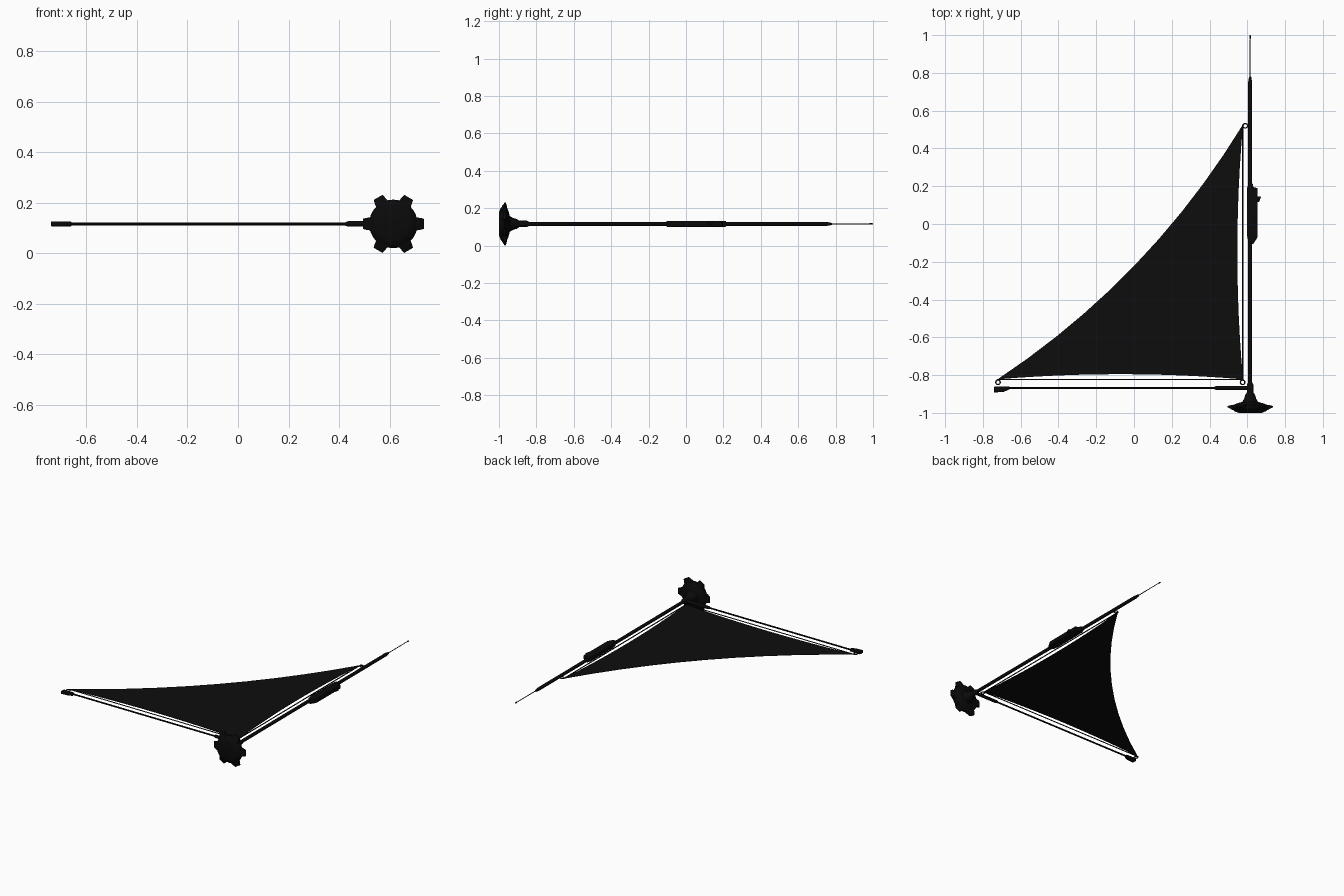
import bpy, bmesh, math
from mathutils import Vector, Matrix

if "Cube" in bpy.data.objects:
    bpy.data.objects.remove(bpy.data.objects["Cube"])

Z = 0.116      # height of the sail plane
MX = 0.615     # mast x
BY = -0.868    # boom y


def material(name, v):
    m = bpy.data.materials.new(name)
    m.diffuse_color = (v, v, v, 1)
    m.use_nodes = True
    m.node_tree.nodes["Principled BSDF"].inputs["Base Color"].default_value = m.diffuse_color
    return m


CLOTH = material("black_cloth", 0.004)
METAL = material("black_metal", 0.003)


def finish(name, bm, mat, smooth=True):
    bmesh.ops.recalc_face_normals(bm, faces=bm.faces[:])
    me = bpy.data.meshes.new(name)
    bm.to_mesh(me)
    bm.free()
    ob = bpy.data.objects.new(name, me)
    bpy.context.collection.objects.link(ob)
    me.materials.append(mat)
    if smooth:
        bpy.context.view_layer.objects.active = ob
        ob.select_set(True)
        bpy.ops.object.shade_smooth_by_angle(angle=math.radians(35))
        ob.select_set(False)
    return ob


def lathe(name, profile, origin, axis, n=16):
    """Turned part: profile holds (distance along axis, radius)."""
    bm = bmesh.new()
    rot = Vector((0, 0, 1)).rotation_difference(Vector(axis)).to_matrix()
    rings = []
    for t, r in profile:
        rings.append([bm.verts.new(Vector(origin) + rot @ Vector(
            (r * math.cos(2 * math.pi * i / n), r * math.sin(2 * math.pi * i / n), t)))
            for i in range(n)])
    for a, b in zip(rings, rings[1:]):
        for i in range(n):
            j = (i + 1) % n
            bm.faces.new((a[i], a[j], b[j], b[i]))
    bm.faces.new(rings[0])
    bm.faces.new(rings[-1])
    return finish(name, bm, METAL)


def plate(name, outline, z0, z1, mat, bevel=0.0):
    """Flat outline in x, y extruded from z0 to z1."""
    bm = bmesh.new()
    f = bm.faces.new([bm.verts.new((x, y, z0)) for x, y in outline])
    ext = bmesh.ops.extrude_face_region(bm, geom=[f])
    bmesh.ops.translate(bm, vec=(0, 0, z1 - z0),
                        verts=[v for v in ext["geom"] if isinstance(v, bmesh.types.BMVert)])
    if bevel:
        edges = [e for e in bm.edges if abs(e.verts[0].co.z - e.verts[1].co.z) < 1e-6]
        bmesh.ops.bevel(bm, geom=edges, offset=bevel, segments=2, profile=0.5, affect='EDGES')
    bmesh.ops.triangulate(bm, faces=[f for f in bm.faces if len(f.verts) > 4])
    return finish(name, bm, mat, bool(bevel))


def rod(name, a, b, r, n=8):
    a, b = Vector(a), Vector(b)
    return lathe(name, [(0, r), ((b - a).length, r)], a, (b - a).normalized(), n)


def curve(a, b, sag, n):
    """Points from a towards b, bowed by sag at the middle."""
    a, b, s = Vector(a), Vector(b), Vector(sag)
    return [tuple(a.lerp(b, i / n) + s * 4 * (i / n) * (1 - i / n)) for i in range(n)]


# Sail with three hollow edges
head, clew, tack = (0.577, 0.527), (-0.722, -0.822), (0.577, -0.822)
outline = (curve(head, clew, (0.075, -0.072), 10)
           + curve(clew, tack, (0, 0.027), 12)
           + curve(tack, head, (-0.03, 0), 12))
plate("sail", outline, Z - 0.001, Z + 0.001, CLOTH)

# Mast with collar, stepped tip and needle
lathe("mast", [(-0.85, 0.011), (0.75, 0.011), (0.765, 0.008), (0.775, 0.007), (0.782, 0.003)],
      (MX, 0, Z), (0, 1, 0))
lathe("needle", [(0.77, 0.0028), (0.98, 0.0022), (0.984, 0.0045), (0.996, 0.0045), (1.0, 0.002)],
      (MX, 0, Z), (0, 1, 0), 8)
lathe("mast_collar", [(-0.905, 0.017), (-0.85, 0.017), (-0.838, 0.011)], (MX, 0, Z), (0, 1, 0))

# Boom with thick root sleeve and end cap
rod("boom", (-0.70, BY, Z), (MX, BY, Z), 0.0055)
lathe("boom_sleeve", [(0.425, 0.007), (0.435, 0.0105), (0.60, 0.0105)], (0, BY, Z), (1, 0, 0))
plate("boom_end_cap", [(-0.74, -0.892), (-0.69, -0.889), (-0.66, -0.876), (-0.66, -0.861),
                       (-0.735, -0.859), (-0.74, -0.864)], Z - 0.010, Z + 0.010, METAL, 0.003)

# Stay lines along the luff and foot
rod("luff_line", (0.575, -0.825, Z), (0.575, 0.527, Z), 0.0035, 6)
rod("foot_line", (-0.725, -0.823, Z), (0.577, -0.823, Z), 0.0035, 6)

# Corner rings
for label, x, y in (("head", 0.589, 0.520), ("clew", -0.720, -0.838), ("tack", 0.575, -0.838)):
    bm = bmesh.new()
    loops = []
    for i in range(16):
        a = math.tau * i / 16
        loops.append([bm.verts.new((x + (0.012 + 0.0035 * math.cos(b)) * math.cos(a),
                                    y + (0.012 + 0.0035 * math.cos(b)) * math.sin(a),
                                    Z + 0.0035 * math.sin(b)))
                      for b in (math.tau * k / 6 for k in range(6))])
    for i in range(16):
        p, q = loops[i], loops[(i + 1) % 16]
        for k in range(6):
            m = (k + 1) % 6
            bm.faces.new((p[k], q[k], q[m], p[m]))
    finish(label + "_ring", bm, METAL)

# Side pod with small fin on the mast
plate("mast_pod", [(0.603, -0.085), (0.616, -0.105), (0.632, -0.105), (0.654, -0.07),
                   (0.655, 0.19), (0.632, 0.195), (0.628, 0.215), (0.606, 0.215), (0.599, 0.19),
                   (0.597, -0.05)], Z - 0.016, Z + 0.016, METAL, 0.005)
plate("pod_fin", [(0.65, 0.115), (0.664, 0.118), (0.673, 0.145), (0.65, 0.145)],
      Z - 0.007, Z + 0.007, METAL)

# Hub body, turned around the mast axis
lathe("hub", [(-1.0, 0.060), (-0.997, 0.070), (-0.990, 0.086), (-0.975, 0.096), (-0.962, 0.095),
              (-0.950, 0.072), (-0.942, 0.042), (-0.925, 0.032), (-0.905, 0.026), (-0.890, 0.016)],
      (MX, 0, Z), (0, 1, 0), 32)

# Six swept blades around the hub
for i in range(6):
    bm = bmesh.new()
    spin = Matrix.Rotation(math.pi * i / 3, 3, 'Y')
    sections = []
    for r, w, y0, y1 in ((0.075, 0.030, -0.990, -0.955), (0.097, 0.025, -0.983, -0.958),
                         (0.110, 0.023, -0.975, -0.961), (0.121, 0.020, -0.970, -0.964)):
        sections.append([bm.verts.new(spin @ Vector((r, y, w * s)) + Vector((MX, 0, Z)))
                         for y, s in ((y0, -1), (y0, 1), (y1, 1), (y1, -1))])
    for a, b in zip(sections, sections[1:]):
        for k in range(4):
            m = (k + 1) % 4
            bm.faces.new((a[k], a[m], b[m], b[k]))
    bm.faces.new(sections[0])
    bm.faces.new(sections[-1])
    finish("hub_blade_%d" % (i + 1), bm, METAL)
